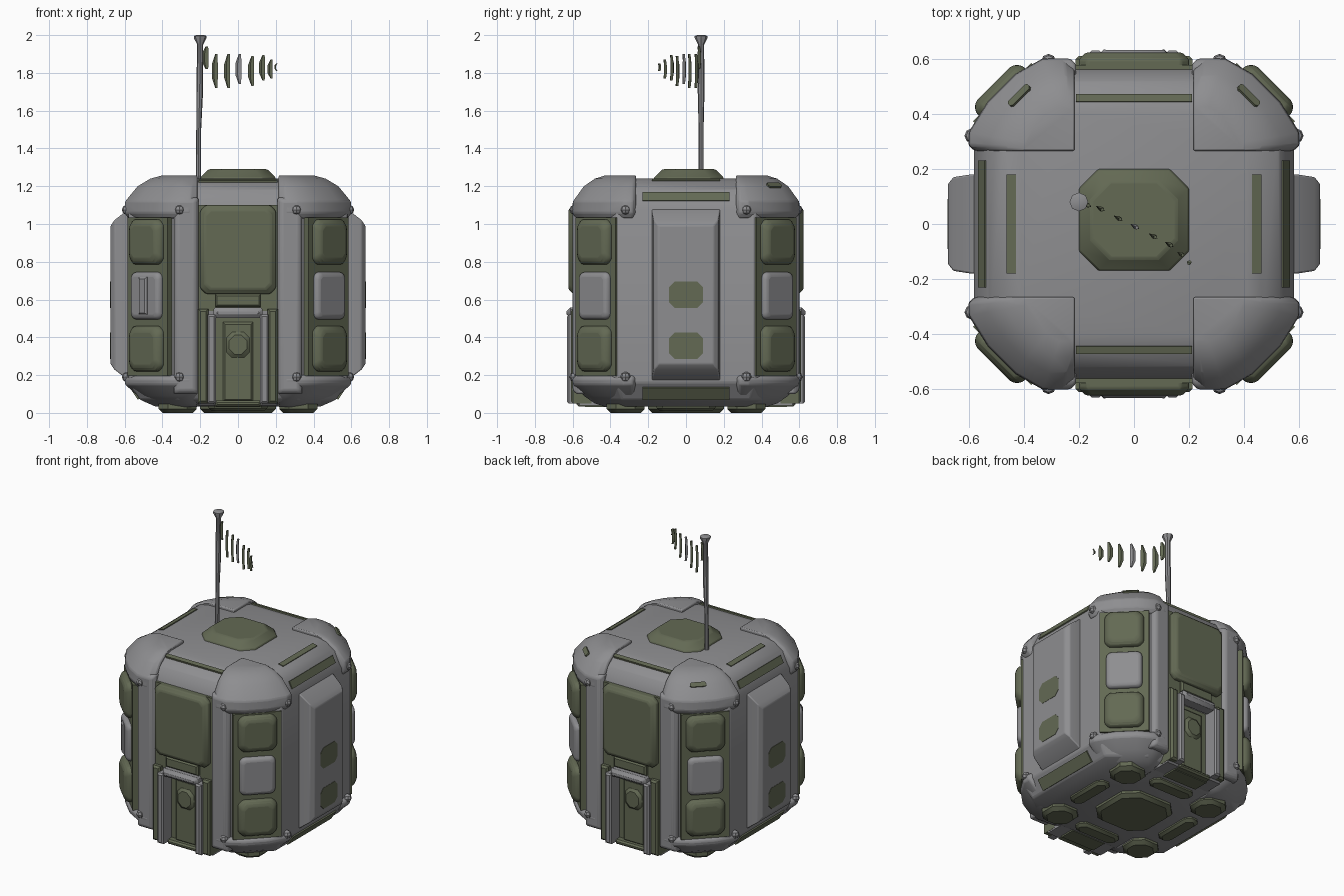
import bpy, bmesh, math
from mathutils import Vector

if "Cube" in bpy.data.objects:
    bpy.data.objects.remove(bpy.data.objects["Cube"])


def material(name, col):
    m = bpy.data.materials.new(name)
    m.diffuse_color = (*col, 1)
    m.use_nodes = True
    m.node_tree.nodes["Principled BSDF"].inputs["Base Color"].default_value = m.diffuse_color
    return m


GRAY = material("gray metal", (0.27, 0.27, 0.28))
GREEN = material("olive green", (0.125, 0.142, 0.088))


def loft(name, rings, mat, bevel=0.0):
    """Skin a stack of equal-length rings and cap both ends."""
    bm = bmesh.new()
    rows = [[bm.verts.new(p) for p in r] for r in rings]
    n = len(rows[0])
    for a, b in zip(rows, rows[1:]):
        for i in range(n):
            j = (i + 1) % n
            bm.faces.new((a[i], a[j], b[j], b[i]))
    bm.faces.new(rows[0])
    bm.faces.new(rows[-1])
    bmesh.ops.recalc_face_normals(bm, faces=bm.faces)
    me = bpy.data.meshes.new(name)
    bm.to_mesh(me)
    bm.free()
    ob = bpy.data.objects.new(name, me)
    bpy.context.collection.objects.link(ob)
    me.materials.append(mat)
    if bevel:
        mod = ob.modifiers.new("soft_edges", 'BEVEL')
        mod.width, mod.segments, mod.limit_method = bevel, 2, 'ANGLE'
    bpy.ops.object.select_all(action='DESELECT')
    ob.select_set(True)
    bpy.context.view_layer.objects.active = ob
    bpy.ops.object.shade_smooth_by_angle(angle=math.radians(32))
    return ob


def block(name, pos, normal, size, depth, mat, top=0.0, c=0.0, bevel=0.0, sink=0.03):
    """Raised plate on a surface: size (wide, high), top face inset, corners cut by c."""
    n = Vector(normal).normalized()
    u = Vector((1, 0, 0)) if abs(n.z) > 0.99 else Vector((0, 0, 1)).cross(n).normalized()
    v = n.cross(u)

    def ring(inset, d):
        w, h = size[0] / 2 - inset, size[1] / 2 - inset
        if c:
            pts = [(w, c - h), (w, h - c), (w - c, h), (c - w, h),
                   (-w, h - c), (-w, c - h), (c - w, -h), (w - c, -h)]
        else:
            pts = [(w, -h), (w, h), (-w, h), (-w, -h)]
        return [Vector(pos) + u * a + v * b + n * d for a, b in pts]
    rings = [ring(0, -sink)]
    if top:
        rings.append(ring(0, max(0.0, depth - top)))
    rings.append(ring(top, depth))
    return loft(name, rings, mat, bevel)


def rivet(name, pos, r):
    rings = [[Vector(pos) + Vector((r * math.cos(a) * math.cos(t), r * math.cos(a) * math.sin(t),
                                    r * math.sin(a)))
              for t in [k * math.tau / 8 for k in range(8)]] for a in (-1.4, -0.7, 0, 0.7, 1.4)]
    loft(name, rings, GRAY)


# main body: square with cut corners, rounded over at top and bottom
def section(d, z):
    hx, hy, a, b = 0.58 - d, 0.57 - d, 0.34 - 0.4 * d, 0.365 - 0.4 * d
    return [(hx, -b, z), (hx, b, z), (a, hy, z), (-a, hy, z),
            (-hx, b, z), (-hx, -b, z), (-a, -hy, z), (a, -hy, z)]


body = loft("body", [section(d, z) for z, d in
                     ((0.035, 0.14), (0.07, 0.06), (0.16, 0), (1.08, 0), (1.18, 0.05),
                      (1.225, 0.11), (1.24, 0.17))], GRAY)

# doorway recesses cut in the front and back
for s in (-1, 1):
    cut = block("doorway_cutter", (0, s * 0.53, 0.25), (0, s, 0), (0.25, 0.53), 0.2, GRAY, sink=0)
    cut.hide_render = True
    cut.hide_viewport = True
    mod = body.modifiers.new("doorway", 'BOOLEAN')
    mod.operation, mod.solver, mod.object = 'DIFFERENCE', 'EXACT', cut
mod = body.modifiers.new("soft_edges", 'BEVEL')
mod.width, mod.segments, mod.limit_method = 0.01, 2, 'ANGLE'

# four corners
OUT = [(0, 0), (0, 0.92), (0.1, 1), (0.3, 1), (0.56, 0.83), (0.82, 0.53), (1, 0.2), (1, 0.06), (0.94, 0)]
TOP_CAP = ((1.03, 0.94), (1.06, 0.99), (1.12, 0.98), (1.2, 0.81), (1.24, 0.64), (1.258, 0.47))
LOW_CAP = ((0.03, 0.46), (0.05, 0.64), (0.09, 0.81), (0.15, 0.98), (0.18, 0.99), (0.2, 0.94))
for sx in (-1, 1):
    for sy in (-1, 1):
        for name, prof in (("top_corner_cap", TOP_CAP), ("bottom_corner_cap", LOW_CAP)):
            loft(name, [[(sx * (0.215 + 0.39 * s * a), sy * (0.265 + 0.34 * s * b), z)
                         for a, b in OUT] for z, s in prof], GRAY, 0.01)
        diag = (sx, sy, 0)

        def at(dist, z):
            return (sx * dist * 0.707, sy * dist * 0.707, z)
        block("corner_panel", at(0.667, 0.615), diag, (0.30, 0.84), 0.01, GREEN)
        for z in (0.905, 0.34):
            block("corner_pouch", at(0.675, z), diag, (0.24, 0.24), 0.045, GREEN, 0.025, 0.03, 0.012)
        block("corner_clasp", at(0.675, 0.62), diag, (0.22, 0.25), 0.033, GRAY, 0.015, 0.02, 0.01)
        if sx == sy == -1:
            block("clasp_grip", at(0.705, 0.62), diag, (0.06, 0.2), 0.015, GRAY, 0.01)
        # upright beside the front and back bays
        block("upright", (sx * 0.275, sy * 0.56, 0.62), (0, sy, 0), (0.13, 1.04), 0.04, GRAY, 0.02, 0.0, 0.01)
        for z in (0.19, 1.075):
            rivet("rivet", (sx * 0.31, sy * 0.59, z), 0.027)
            rivet("rivet", (sx * 0.588, sy * 0.32, z), 0.027)
        block("corner_foot", (sx * 0.32, sy * 0.32, 0.03), (0, 0, -1), (0.2, 0.2), 0.03, GREEN, 0.02, 0.05)
    # small marks on the rear caps
    block("cap_mark", (sx * 0.415, 0.465, 1.203), (sx * 0.5, 0.5, 0.75), (0.1, 0.03), 0.008, GREEN, 0.0, 0.008)

# front and back bays
for s in (-1, 1):
    n = (0, s, 0)
    block("bay_lining", (0, s * 0.565, 0.82), n, (0.42, 0.56), 0.012, GREEN)
    block("window", (0, s * 0.57, 0.865), n, (0.40, 0.47), 0.052, GREEN, 0.025, 0.03, 0.008)
    block("window_latch", (0.05, s * 0.575, 1.04), n, (0.24, 0.1), 0.03, GREEN, 0.015, 0.03)
    block("sill", (0, s * 0.57, 0.595), n, (0.24, 0.07), 0.03, GREEN, 0.01)
    block("door", (0, s * 0.53, 0.27), n, (0.25, 0.48), 0.005, GREEN, sink=0.1)
    block("door_panel", (0, s * 0.535, 0.27), n, (0.16, 0.42), 0.02, GREEN, 0.012)
    block("door_handle", (0, s * 0.55, 0.36), n, (0.13, 0.14), 0.02, GREEN, 0.018, 0.03)
    block("lintel", (0, s * 0.58, 0.53), n, (0.26, 0.055), 0.052, GRAY, 0.02, 0.01, 0.005)
    block("threshold", (0, s * 0.53, 0.05), n, (0.24, 0.03), 0.05, GREEN, 0.01, sink=0.1)
    for sx in (-1, 1):
        block("door_post", (sx * 0.14, s * 0.57, 0.285), n, (0.045, 0.47), 0.06, GRAY, 0.01, sink=0.07)
        block("door_trim", (sx * 0.184, s * 0.57, 0.3), n, (0.055, 0.5), 0.04, GREEN, 0.012, sink=0.07)
        block("door_base", (sx * 0.165, s * 0.5, 0.12), n, (0.09, 0.16), 0.075, GRAY, 0.01, sink=0.1)
    block("roof_strip", (0, s * 0.456, 1.228), (0, s * 0.24, 0.97), (0.42, 0.028), 0.006, GREEN)

# left and right sides
for s in (-1, 1):
    n = (s, 0, 0)
    ridge = [(0.56, 0.18, 0.16, 1.09), (0.59, 0.18, 0.18, 1.07),
             (0.655, 0.17, 0.23, 1.02), (0.675, 0.145, 0.26, 0.99)]
    loft("side_ridge", [[(s * x, -w, a), (s * x, w, a), (s * x, w, b), (s * x, -w, b)]
                        for x, w, a, b in ridge], GRAY, 0.006)
    for z in (0.625, 0.355):
        block("side_vent", (s * 0.674, 0, z), n, (0.18, 0.14), 0.003, GREEN, 0.0, 0.03)
    block("upper_side_strip", (s * 0.549, 0, 1.145), (s * 0.89, 0, 0.45), (0.46, 0.05), 0.006, GREEN)
    block("lower_side_strip", (s * 0.546, 0, 0.104), (s * 0.83, 0, -0.55), (0.46, 0.075), 0.006, GREEN)
    block("roof_strip", (s * 0.444, 0, 1.231), (s * 0.24, 0, 0.97), (0.36, 0.034), 0.006, GREEN)

# underside plates
block("base_plate", (0, 0, 0.03), (0, 0, -1), (0.4, 0.4), 0.03, GREEN, 0.02, 0.08)
for s in (-1, 1):
    block("base_bar", (s * 0.35, 0, 0.03), (0, 0, -1), (0.1, 0.31), 0.02, GREEN, 0.015, 0.03)
    block("base_bar", (0, s * 0.35, 0.03), (0, 0, -1), (0.31, 0.1), 0.02, GREEN, 0.015, 0.03)

# roof hatch
block("roof_hatch", (0, 0.015, 1.235), (0, 0, 1), (0.4, 0.37), 0.055, GREEN, 0.045, 0.07, 0.008)


# flag pole with flared cap
def circle(x, y, z, r, n=8):
    return [(x + r * math.cos(k * math.tau / n), y + r * math.sin(k * math.tau / n), z) for k in range(n)]


loft("flag_pole", [circle(x, 0.08, z, r) for x, z, r in
                   ((-0.21, 1.2, 0.014), (-0.208, 1.5, 0.013), (-0.203, 1.7, 0.018), (-0.2, 1.95, 0.016),
                    (-0.2, 1.985, 0.034), (-0.2, 1.995, 0.034), (-0.2, 2.0, 0.02))], GRAY)

# tattered flag: a row of thin upright slats
along, across = Vector((0.87, -0.49, 0)), Vector((0.49, 0.87, 0))
SLATS = [(-0.17, 0.07, 1.82, 1.94, 0.022), (-0.12, 0.055, 1.72, 1.9, 0.02), (-0.055, 0.02, 1.72, 1.9, 0.02),
         (0.005, -0.01, 1.74, 1.9, 0.02), (0.072, -0.045, 1.73, 1.89, 0.02),
         (0.13, -0.075, 1.76, 1.895, 0.02), (0.172, -0.11, 1.77, 1.87, 0.017), (0.2, -0.14, 1.81, 1.85, 0.006)]
for i, (x, y, z0, z1, w) in enumerate(SLATS):
    rings = []
    for t, k, bow in ((0, 0.35, 0.006), (0.3, 0.9, -0.003), (0.7, 0.9, -0.003), (1, 0.35, 0.006)):
        p = Vector((x, y, z0 + (z1 - z0) * t)) + along * bow
        rings.append([p + along * w * k, p + across * 0.008, p - along * w * k, p - across * 0.008])
    loft("flag_slat", rings, GRAY if i == 3 else GREEN)
